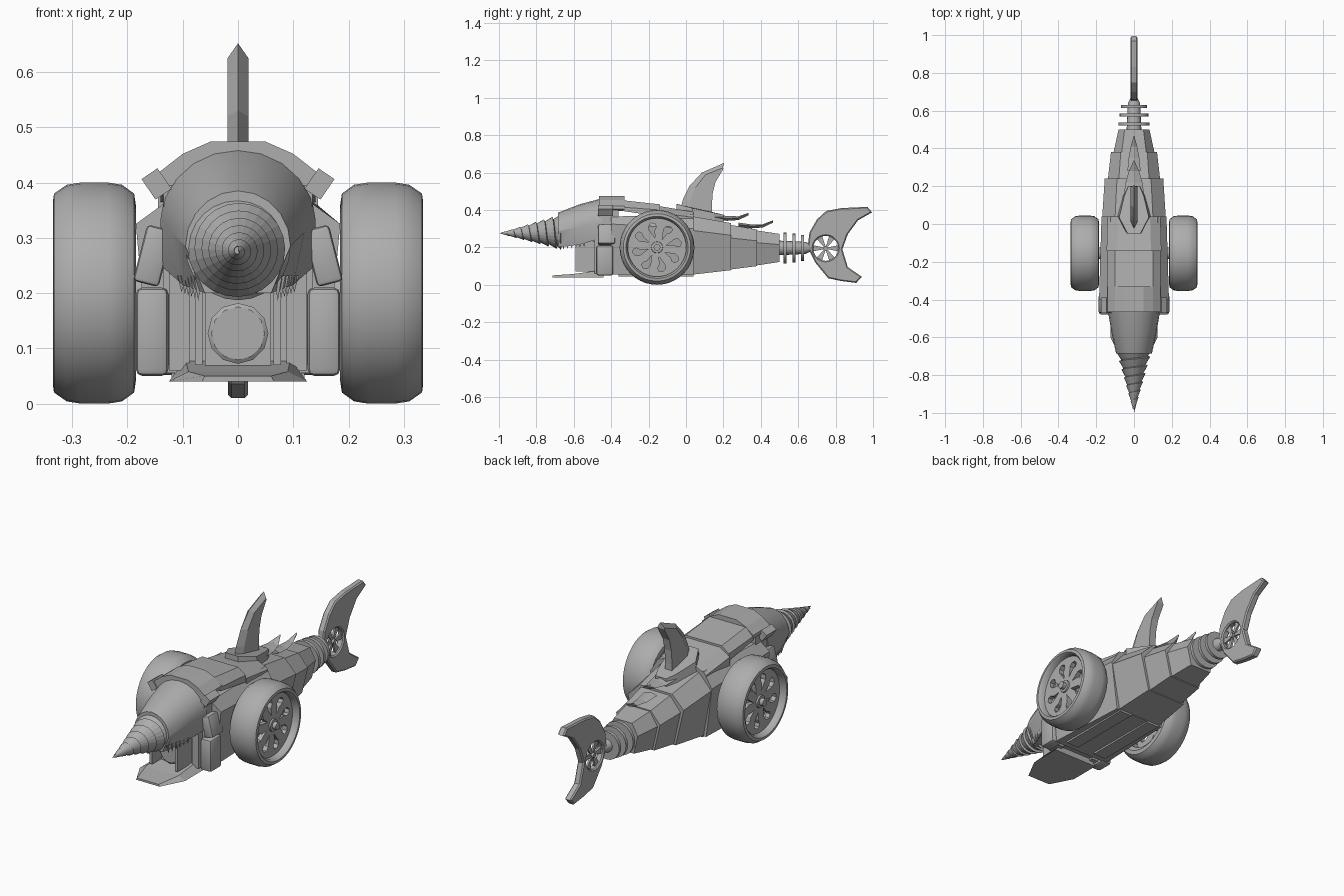
import bpy, bmesh, math
from mathutils import Vector, Matrix

if "Cube" in bpy.data.objects:
    bpy.data.objects.remove(bpy.data.objects["Cube"])

grey = bpy.data.materials.new("metal grey")
grey.diffuse_color = (0.42, 0.42, 0.42, 1)
grey.use_nodes = True
grey.node_tree.nodes["Principled BSDF"].inputs["Base Color"].default_value = grey.diffuse_color


def add(name, verts, faces, smooth=None):
    me = bpy.data.meshes.new(name)
    me.from_pydata(verts, [], faces)
    bm = bmesh.new()
    bm.from_mesh(me)
    bmesh.ops.remove_doubles(bm, verts=bm.verts, dist=1e-5)
    bmesh.ops.recalc_face_normals(bm, faces=bm.faces)
    bm.to_mesh(me)
    bm.free()
    me.materials.append(grey)
    ob = bpy.data.objects.new(name, me)
    bpy.context.collection.objects.link(ob)
    if smooth:
        bpy.ops.object.select_all(action='DESELECT')
        ob.select_set(True)
        bpy.context.view_layer.objects.active = ob
        bpy.ops.object.shade_smooth_by_angle(angle=math.radians(smooth))
    return ob


def loft(name, rings, smooth=None):
    """Skin matching rings of 3D points and cap both ends."""
    n = len(rings[0])
    verts = [p for r in rings for p in r]
    faces = [(a * n + i, a * n + (i + 1) % n, (a + 1) * n + (i + 1) % n, (a + 1) * n + i)
             for a in range(len(rings) - 1) for i in range(n)]
    faces += [tuple(range(n)), tuple(range(len(verts) - n, len(verts)))]
    return add(name, verts, faces, smooth)


def mirrored(y, half):
    """Closed ring at y from the right half of a cross-section, bottom to top."""
    return [(x, y, z) for x, z in half] + [(-x, y, z) for x, z in reversed(half) if x]


def lathe(name, profile, centre, axis, n=24, smooth=35):
    """Turn (along, radius) points about the x or y axis."""
    cx, cy, cz = centre
    rings = []
    for a, r in profile:
        ring = []
        for i in range(n):
            t = 2 * math.pi * i / n
            c, s = r * math.cos(t), r * math.sin(t)
            ring.append((cx + a, cy + c, cz + s) if axis == 'x' else (cx + c, cy + a, cz + s))
        rings.append(ring)
    return loft(name, rings, smooth)


def box(name, x, y, z, bevel=0, tilt=0):
    c = Vector(((x[0] + x[1]) / 2, (y[0] + y[1]) / 2, (z[0] + z[1]) / 2))
    bm = bmesh.new()
    bmesh.ops.create_cube(bm, size=1, matrix=Matrix.Translation(c) @ Matrix.Rotation(tilt, 4, 'Y')
                          @ Matrix.Diagonal((x[1] - x[0], y[1] - y[0], z[1] - z[0], 1)))
    if bevel:
        bmesh.ops.bevel(bm, geom=bm.edges[:], offset=bevel, segments=2, profile=0.5, affect='EDGES')
    bm.verts.index_update()
    verts = [tuple(v.co) for v in bm.verts]
    faces = [[v.index for v in f.verts] for f in bm.faces]
    bm.free()
    return add(name, verts, faces, 40 if bevel else None)


def plate(name, loops, x, half, bevel=0):
    """Flat plate in the y-z plane; later loops are holes."""
    cu = bpy.data.curves.new(name, 'CURVE')
    cu.dimensions, cu.fill_mode = '2D', 'BOTH'
    cu.extrude, cu.bevel_depth, cu.bevel_resolution = half - bevel, bevel, 0
    cu.offset = -bevel
    for pts in loops:
        sp = cu.splines.new('POLY')
        sp.points.add(len(pts) - 1)
        for p, (a, b) in zip(sp.points, pts):
            p.co = (a, b, 0, 1)
        sp.use_cyclic_u = True
    tmp = bpy.data.objects.new("tmp", cu)
    bpy.context.collection.objects.link(tmp)
    dg = bpy.context.evaluated_depsgraph_get()
    me = tmp.evaluated_get(dg).to_mesh()
    verts = [(x + v.co.z, v.co.x, v.co.y) for v in me.vertices]
    faces = [tuple(p.vertices) for p in me.polygons]
    tmp.evaluated_get(dg).to_mesh_clear()
    bpy.data.objects.remove(tmp)
    return add(name, verts, faces)


def circle(cy, cz, r, n):
    return [(cy + r * math.cos(2 * math.pi * i / n), cz + r * math.sin(2 * math.pi * i / n)) for i in range(n)]


# Drill nose: a helical strip with a step at every turn
S, turns = 24, 8
N = S * turns
verts, faces = [], []
for i in range(N + S + 1):
    t = min(1, (max(0, i) / N) ** 1.1)
    a = math.pi / 2 - 2 * math.pi * i / S
    for r, dy in ((0.095 * t, 0), (0.08 * t, 0.006 * t)):
        verts.append((r * math.cos(a), -1 + 0.33 * t + dy, 0.275 + 0.007 * t + r * math.sin(a)))
for i in range(N + S):
    faces.append((2 * i, 2 * i + 2, 2 * i + 3, 2 * i + 1))
    if i >= S:
        j = i - S
        faces.append((2 * j + 1, 2 * j + 3, 2 * i + 2, 2 * i))
add("drill_nose", verts, faces)

# Head, chin and collar
def dome(y, w, top, mid, low, lw):
    arc = [(w * math.cos(a), mid + (top - mid) * math.sin(a))
           for a in [math.radians(d) for d in (0, 18, 36, 54, 72, 90)]]
    return mirrored(y, [(lw, low)] + arc)

loft("head", [dome(-0.685, 0.095, 0.385, 0.285, 0.2, 0.06), dome(-0.57, 0.12, 0.43, 0.31, 0.215, 0.1),
              dome(-0.45, 0.14, 0.462, 0.335, 0.25, 0.14)], 25)
collar = [(0.125, 0.395), (0.143, 0.405), (0.141, 0.42), (0.1, 0.452), (0.05, 0.474)]
loft("collar", [mirrored(-0.465, collar), mirrored(-0.33, collar)])
box("neck_block", (-0.135, 0.135), (-0.46, -0.36), (0.07, 0.41))

# Mouth: jaw ramp, throat, side bars and teeth
loft("jaw_ramp", [mirrored(-0.715, [(0.065, 0.04), (0.06, 0.05)]),
                  mirrored(-0.6, [(0.125, 0.04), (0.09, 0.058)]),
                  mirrored(-0.44, [(0.125, 0.04), (0.095, 0.08)])])
box("throat", (-0.06, 0.06), (-0.52, -0.45), (0.06, 0.25))
lathe("throat_disc", [(-0.02, 0.048), (-0.015, 0.055), (0.02, 0.055)], (0, -0.525, 0.127), 'y', 12)
for s in (-1, 1):
    def pair(a, b):
        return tuple(sorted((s * a, s * b)))
    box("mouth_bar", pair(0.064, 0.078), (-0.59, -0.46), (0.07, 0.235))
    box("mouth_wall", pair(0.088, 0.125), (-0.49, -0.42), (0.06, 0.26))
    for k in range(6):
        y = -0.655 + 0.022 * k
        x = s * (0.072 + 0.006 * k)
        lo, hi = 0.186 + 0.003 * k, 0.232
        add("tooth", [(x - 0.008, y - 0.009, hi), (x + 0.008, y - 0.009, hi), (x + 0.008, y + 0.009, hi),
                      (x - 0.008, y + 0.009, hi), (x, y, lo)],
            [(0, 1, 2, 3), (0, 1, 4), (1, 2, 4), (2, 3, 4), (3, 0, 4)])
    # Cheek pods
    box("lower_pod", pair(0.126, 0.185), (-0.48, -0.39), (0.05, 0.21), 0.012)
    box("upper_pod", pair(0.13, 0.178), (-0.47, -0.38), (0.215, 0.32), 0.008, -s * 0.25)
    box("collar_tab", pair(0.13, 0.165), (-0.47, -0.39), (0.375, 0.42), 0, s * 0.6)


# Armoured body segments, stepping down toward the tail
def section(y, wb, wm, wt, zb, zm, zt):
    return mirrored(y, [(wb, zb), (wm, zm), (wt, zt)])

loft("main_body", [section(-0.4, 0.16, 0.185, 0.13, 0.055, 0.325, 0.365),
                   section(0.04, 0.14, 0.172, 0.125, 0.052, 0.3, 0.375)])
loft("front_top_panel", [section(-0.34, 0.14, 0.14, 0.1, 0.395, 0.415, 0.452),
                         section(-0.14, 0.14, 0.14, 0.1, 0.365, 0.4, 0.43)])
loft("rear_top_panel", [section(-0.14, 0.145, 0.145, 0.09, 0.34, 0.385, 0.42),
                        section(0.04, 0.135, 0.14, 0.085, 0.33, 0.36, 0.39)])
for name, a, b in (
        ("rear_segment_1", (0.04, 0.125, 0.168, 0.1, 0.055, 0.29, 0.365), (0.24, 0.11, 0.155, 0.09, 0.078, 0.265, 0.33)),
        ("rear_segment_2", (0.24, 0.1, 0.138, 0.08, 0.082, 0.25, 0.32), (0.38, 0.09, 0.122, 0.07, 0.1, 0.235, 0.295)),
        ("rear_segment_3", (0.38, 0.08, 0.108, 0.065, 0.104, 0.225, 0.29), (0.5, 0.06, 0.082, 0.05, 0.122, 0.215, 0.272))):
    loft(name, [section(*a), section(*b)])
for s in (-1, 1):
    box("belly_rail", tuple(sorted((s * 0.05, s * 0.12))), (-0.36, 0.04), (0.045, 0.07))

# Tail spine with rings
lathe("tail_spine", [(0.48, 0.04), (0.64, 0.032), (0.675, 0.015)], (0, 0, 0.197), 'y', 16)
for y, r in ((0.53, 0.083), (0.578, 0.077), (0.622, 0.07)):
    lathe("tail_ring", [(-0.008, r), (0.008, r)], (0, y, 0.197), 'y', 20)

# Tail fin with a fan in its opening
tail = [(0.65, 0.2), (0.66, 0.28), (0.7, 0.35), (0.75, 0.395), (0.83, 0.41), (0.97, 0.417), (0.995, 0.387),
        (0.92, 0.345), (0.865, 0.27), (0.836, 0.19), (0.865, 0.095), (0.94, 0.043), (0.91, 0.01),
        (0.83, 0.02), (0.76, 0.035), (0.69, 0.12)]
plate("tail_fin", [tail, circle(0.747, 0.195, 0.067, 20)], 0, 0.018, 0.006)
lathe("fan_hub", [(-0.016, 0.012), (0.016, 0.012)], (0, 0.747, 0.195), 'x', 12)
for k in range(6):
    a = k * math.pi / 3
    blade = [(0.747 + r * math.cos(a + d), 0.195 + r * math.sin(a + d))
             for r, d in ((0.008, -0.5), (0.068, -0.24), (0.068, 0.24), (0.008, 0.5))]
    plate("fan_blade", [blade], 0, 0.005)

# Back fin with wedge-shaped leading edge, plus its base
lead = [(-0.035, 0.39), (-0.015, 0.46), (0.02, 0.53), (0.085, 0.6), (0.205, 0.652)]
trail = [(0.138, 0.35), (0.138, 0.42), (0.143, 0.49), (0.158, 0.55), (0.2, 0.645)]
fin = []
for k, ((y0, z0), (y1, z1)) in enumerate(zip(lead, trail)):
    w = 0.019
    ym, zm = y0 + 0.25 * (y1 - y0), z0 + 0.25 * (z1 - z0)
    if k == 4:
        ym, zm, y1, z1 = 0.196, 0.625, 0.2, 0.62
    fin.append([(0, y0, z0), (w, ym, zm), (w, y1, z1), (-w, y1, z1), (-w, ym, zm)])
loft("back_fin", fin)
half = [(0.04, -0.05, 0.422), (0.092, 0.035, 0.4), (0.06, 0.15, 0.375), (0.035, 0.2, 0.365)]
top = half + [(-x, y, z) for x, y, z in reversed(half)]
loft("fin_base", [[(x, y, z - 0.05) for x, y, z in top], [(x * 0.85, y, z + 0.01) for x, y, z in top]])

# Curved spines along the back
for name, y, z, w in (("back_spine_1", 0.15, 0.362, 0.055), ("back_spine_2", 0.28, 0.322, 0.035)):
    rows = [(0, 0, w), (0.07, -0.008, w * 0.8), (0.13, -0.004, w * 0.5), (0.185, 0.022, 0.002)]
    loft(name, [[(-v, y + dy, z + dz), (0, y + dy, z + dz + v * 0.3), (v, y + dy, z + dz), (0, y + dy, z + dz - 0.012)]
                for dy, dz, v in rows])

# Wheels: rounded tyre, pierced rim and axle
WY, WZ = -0.155, 0.2
tear = [(0.05, 0.0), (0.075, 0.012), (0.1, 0.024), (0.122, 0.02), (0.133, 0.002), (0.125, -0.016),
        (0.108, -0.018), (0.09, -0.004), (0.07, -0.002)]
holes = []
for k in range(8):
    a = k * math.pi / 4 + 0.2
    c, s = math.cos(a), math.sin(a)
    holes.append([(WY + u * c - v * s, WZ + u * s + v * c) for u, v in tear])
tyre = [(0.255, 0.156), (0.322, 0.156), (0.335, 0.166), (0.333, 0.18), (0.31, 0.196), (0.285, 0.2),
        (0.235, 0.2), (0.21, 0.196), (0.188, 0.18), (0.185, 0.16), (0.2, 0.14), (0.255, 0.14)]
for s in (-1, 1):
    n, m = 40, len(tyre)
    vs = [(s * x, WY + r * math.cos(2 * math.pi * i / n), WZ + r * math.sin(2 * math.pi * i / n))
          for i in range(n) for x, r in tyre]
    fs = [(i * m + j, i * m + (j + 1) % m, (i + 1) % n * m + (j + 1) % m, (i + 1) % n * m + j)
          for i in range(n) for j in range(m)]
    add("tyre", vs, fs, 40)
    plate("wheel_rim", [circle(WY, WZ, 0.158, 40)] + holes, s * 0.29, 0.012)
    lathe("wheel_hub", [(s * 0.28, 0.035), (s * 0.31, 0.03), (s * 0.311, 0.018), (s * 0.33, 0.018)],
          (0, WY, WZ), 'x', 16)
lathe("axle", [(-0.29, 0.03), (0.29, 0.03)], (0, WY, WZ), 'x', 16)
